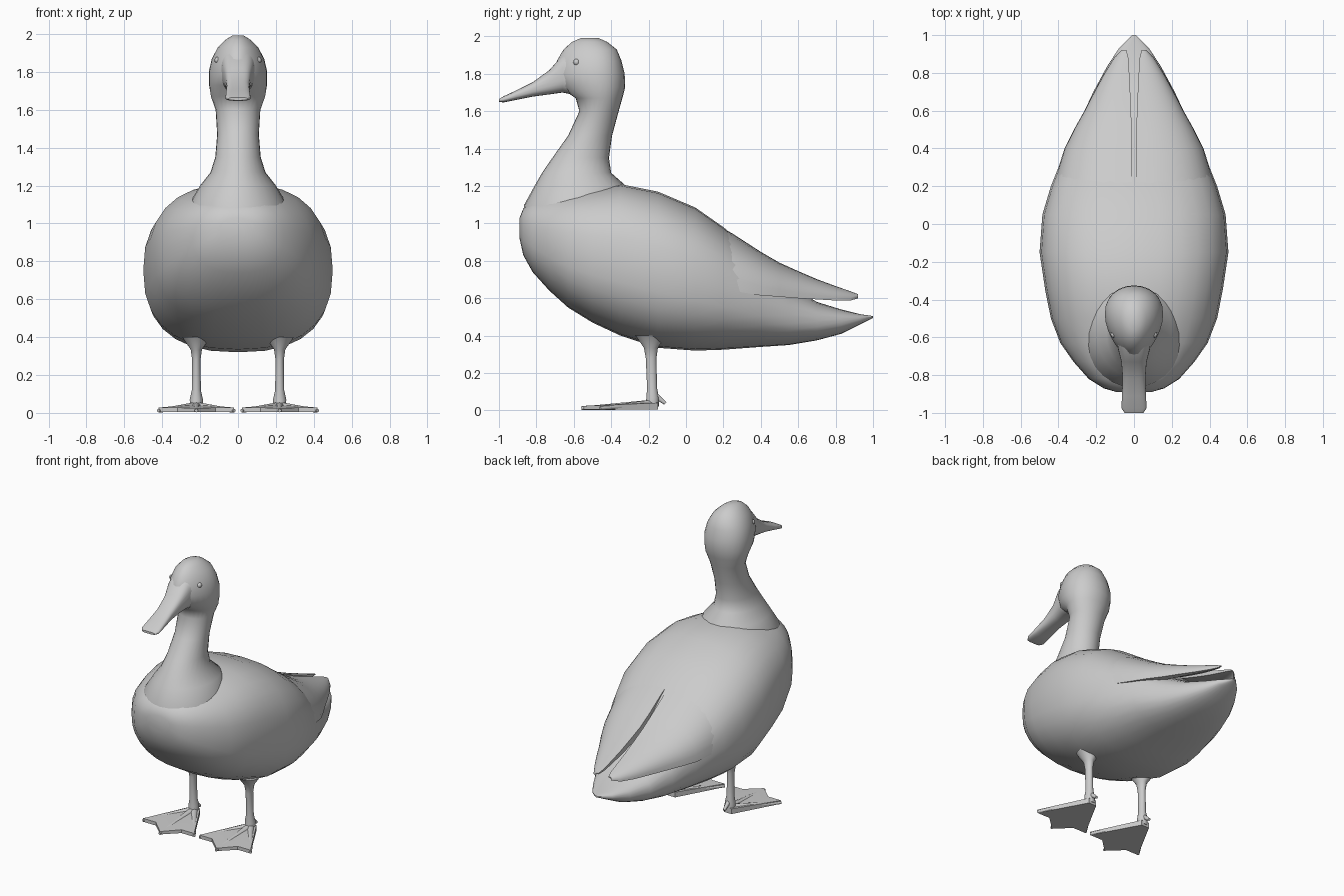
import bpy, bmesh, math
from mathutils import Vector

old = bpy.data.objects.get("Cube")
if old:
    bpy.data.objects.remove(old)

grey = bpy.data.materials.new("plain grey")
grey.use_nodes = True
grey.diffuse_color = (0.6, 0.6, 0.6, 1)
grey.node_tree.nodes["Principled BSDF"].inputs["Base Color"].default_value = grey.diffuse_color


def finish(name, bm, angle=50):
    bmesh.ops.recalc_face_normals(bm, faces=bm.faces)
    mesh = bpy.data.meshes.new(name)
    bm.to_mesh(mesh)
    bm.free()
    mesh.materials.append(grey)
    ob = bpy.data.objects.new(name, mesh)
    bpy.context.collection.objects.link(ob)
    bpy.ops.object.select_all(action='DESELECT')
    ob.select_set(True)
    bpy.context.view_layer.objects.active = ob
    bpy.ops.object.shade_smooth_by_angle(angle=math.radians(angle))
    return ob


def loft(name, rings, angle=50):
    """Skin a list of closed point rings and cap both ends."""
    bm = bmesh.new()
    loops = [[bm.verts.new(p) for p in ring] for ring in rings]
    n = len(loops[0])
    for a, b in zip(loops, loops[1:]):
        for i in range(n):
            j = (i + 1) % n
            bm.faces.new((a[i], a[j], b[j], b[i]))
    bm.faces.new(loops[0])
    bm.faces.new(loops[-1])
    return finish(name, bm, angle)


def power(v, e):
    return math.copysign(abs(v) ** (2 / e), v)


def oval(w, h, e=2.0, n=28):
    """Points of a rounded oval with half sizes w and h."""
    angles = [2 * math.pi * i / n for i in range(n)]
    return [(w * power(math.cos(a), e), h * power(math.sin(a), e)) for a in angles]


def upright_ring(y, low, high, w, e, x=0):
    mid, half = (low + high) / 2, (high - low) / 2
    return [(x + u, y, mid + v) for u, v in oval(w, half, e)]


def level_ring(z, front, back, w, taper=0.0, x=0):
    mid, half = (front + back) / 2, (back - front) / 2
    return [(x + u * (1 + taper * v / half), mid + v, z) for u, v in oval(w, half)]


# Body and tail: y, bottom, top, half width
body = [(-.89, .92, 1.03, .09), (-.87, .83, 1.08, .16), (-.82, .74, 1.12, .24),
        (-.73, .64, 1.15, .32), (-.63, .55, 1.17, .39), (-.5, .47, 1.19, .44),
        (-.35, .4, 1.21, .47), (-.15, .335, 1.17, .5), (.05, .32, 1.085, .485),
        (.2, .325, .98, .44), (.4, .34, .81, .36), (.55, .35, .67, .285),
        (.7, .375, .58, .215), (.83, .41, .54, .145), (.93, .46, .515, .08),
        (1, .495, .505, .01)]
loft("body", [upright_ring(*r, 2.45) for r in body])

# Neck and head: z, front, back, half width, narrowing to the front
neck = [(1, -.88, -.3, .27, 0), (1.1, -.865, -.3, .26, 0), (1.2, -.81, -.32, .2, 0),
        (1.27, -.77, -.4, .145, 0), (1.35, -.715, -.412, .12, 0),
        (1.47, -.63, -.395, .11, 0), (1.6, -.57, -.36, .118, 0),
        (1.67, -.59, -.34, .143, .08), (1.73, -.68, -.325, .15, .2),
        (1.8, -.71, -.328, .15, .25), (1.87, -.69, -.345, .135, .22),
        (1.93, -.655, -.37, .105, .15), (1.97, -.61, -.42, .065, .1),
        (1.992, -.56, -.47, .03, 0)]
loft("neck_and_head", [level_ring(*r) for r in neck], 60)

# Bill
bill = [(-.56, 1.68, 1.93, .1), (-.66, 1.7, 1.9, .085), (-.73, 1.69, 1.82, .067),
        (-.82, 1.678, 1.755, .06), (-.91, 1.66, 1.71, .064), (-.975, 1.647, 1.68, .066),
        (-1, 1.65, 1.665, .05)]
loft("bill", [upright_ring(*r, 2.8) for r in bill])

# Folded wing shells: y, bottom, top, inner x, outer x
wing = [(.1, .66, 1.03, .01, .44), (.25, .64, .945, .01, .415), (.4, .615, .848, .01, .368),
        (.5, .608, .79, .012, .318), (.6, .6, .745, .016, .262), (.7, .594, .702, .02, .21),
        (.8, .588, .665, .025, .155), (.88, .588, .637, .03, .105), (.92, .6, .622, .04, .065)]


def shell_ring(y, low, high, inner, outer, side):
    arc = [(power(math.cos(a), 2.4), power(math.sin(a), 2.4))
           for a in [math.pi / 2 * i / 10 for i in range(11)]]
    w, h = outer - inner, high - low
    outside = [(side * (inner + w * u), y, low + h * v) for u, v in arc]
    inside = [(side * (inner + .8 * w * u), y, low + .7 * h * v) for u, v in reversed(arc)]
    return outside + inside


# Webbed foot outline: heel, then toe tips with scalloped web between them
toes = [(-.2, -.46), (0, -.56), (.2, -.46)]
web = [(-.03, -.15), (-.2, -.46), (-.1, -.46), (0, -.555), (.1, -.46), (.2, -.46), (.03, -.15)]

for side, label in ((1, "left"), (-1, "right")):
    loft(label + "_wing", [shell_ring(*r, side) for r in wing])

    # Eye
    bm = bmesh.new()
    bmesh.ops.create_uvsphere(bm, u_segments=12, v_segments=8, radius=.018)
    bmesh.ops.translate(bm, verts=bm.verts, vec=(side * .106, -.585, 1.862))
    finish(label + "_eye", bm)

    # Leg, flared at the thigh and ankle
    x = side * .22
    leg = [(.02, -.215, -.145, .032), (.07, -.212, -.145, .035), (.12, -.208, -.155, .024),
           (.28, -.215, -.158, .022), (.335, -.225, -.15, .03), (.4, -.27, -.11, .075)]
    loft(label + "_leg", [level_ring(z, f, b, w, 0, x) for z, f, b, w in leg])

    # Thin web sloping down to the toes
    bm = bmesh.new()
    tops = [bm.verts.new((x + u, v, .028 + .04 * (v + .46))) for u, v in web]
    lows = [bm.verts.new((x + u, v, .004)) for u, v in web]
    for i in range(len(web)):
        j = (i + 1) % len(web)
        bm.faces.new((tops[i], tops[j], lows[j], lows[i]))
    hub = [bm.verts.new((x, -.15, z)) for z in (.045, .004)]
    for loop, centre in ((tops, hub[0]), (lows, hub[1])):
        for a, b in zip(loop, loop[1:]):
            bm.faces.new((a, b, centre))
    finish(label + "_web", bm, 30)

    # Front toes and the small raised hind toe
    spikes = [(Vector((x, -.175, .032)), Vector((x + u, v, .012)), .026) for u, v in toes]
    spikes.append((Vector((x, -.17, .085)), Vector((x, -.11, .038)), .018))
    for k, (base, tip, r) in enumerate(spikes):
        d = tip - base
        bm = bmesh.new()
        bmesh.ops.create_cone(bm, segments=10, radius1=r, radius2=.009,
                              depth=d.length, cap_ends=True)
        turn = d.to_track_quat('Z', 'Y').to_matrix().to_4x4()
        bmesh.ops.transform(bm, matrix=turn, verts=bm.verts)
        bmesh.ops.translate(bm, verts=bm.verts, vec=(base + tip) / 2)
        finish(f"{label}_toe_{k + 1}", bm)
